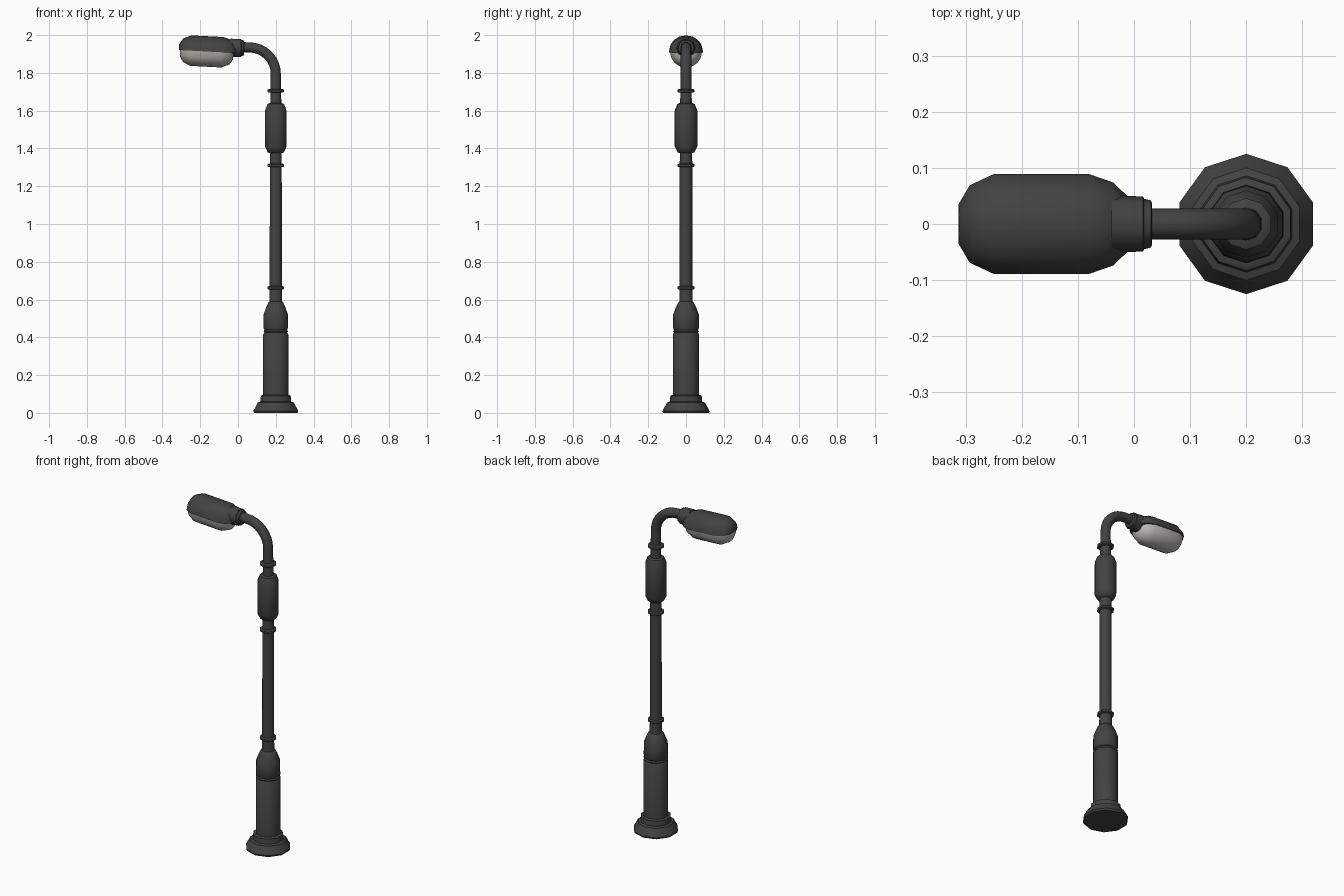
import bpy, bmesh, math

cube = bpy.data.objects.get("Cube")
if cube:
    bpy.data.objects.remove(cube, do_unlink=True)


def material(name, rgb):
    m = bpy.data.materials.new(name)
    m.use_nodes = True
    m.diffuse_color = (*rgb, 1)
    m.node_tree.nodes["Principled BSDF"].inputs["Base Color"].default_value = (*rgb, 1)
    return m


dark = material("dark iron", (0.055, 0.055, 0.055))
glass = material("warm white glass", (0.52, 0.49, 0.46))


def loft(name, stations, mat, arc, crease=35):
    """Skin rings (x, z, radius, lean); lean 0 points up, 90 points along -x."""
    bm = bmesh.new()
    rings = []
    for x, z, r, lean in stations:
        t = math.radians(lean)
        ring = []
        for a in map(math.radians, arc):
            u = r * math.cos(a)
            ring.append(bm.verts.new((x + u * math.cos(t), r * math.sin(a), z + u * math.sin(t))))
        rings.append(ring)
    n = len(arc)
    for lo, hi in zip(rings, rings[1:]):
        for i in range(n):
            j = (i + 1) % n
            bm.faces.new((lo[i], lo[j], hi[j], hi[i]))
    bm.faces.new(rings[0])
    bm.faces.new(rings[-1])
    bmesh.ops.recalc_face_normals(bm, faces=bm.faces)
    me = bpy.data.meshes.new(name)
    bm.to_mesh(me)
    bm.free()
    me.materials.append(mat)
    ob = bpy.data.objects.new(name, me)
    bpy.context.collection.objects.link(ob)
    bpy.ops.object.select_all(action='DESELECT')
    ob.select_set(True)
    bpy.context.view_layer.objects.active = ob
    bpy.ops.object.shade_smooth_by_angle(angle=math.radians(crease))
    return ob


decagon = [90 + 36 * k for k in range(10)]
POLE_X = 0.2


def turned(name, profile):
    return loft(name, [(POLE_X, z, r, 0) for z, r in profile], dark, decagon, 40)


# Post, from the ground up
turned("base_foot", [(0, .121), (.01, .125), (.055, .1), (.06, .086), (.09, .083), (.095, .072)])
turned("lower_column", [(.08, .07), (.415, .07), (.425, .063), (.432, .069), (.439, .063),
                        (.45, .069), (.52, .068), (.56, .053), (.585, .041), (.59, .034)])
turned("pole", [(.58, .036), (.66, .034), (1.4, .033), (1.71, .03)])
turned("upper_sleeve", [(1.375, .036), (1.38, .045), (1.41, .06), (1.6, .06), (1.635, .046), (1.64, .034)])

# Thin collars on the pole
for label, z in (("lower", .662), ("middle", 1.31), ("upper", 1.705)):
    turned(label + "_pole_ring", [(z - .009, .04), (z - .005, .046), (z + .005, .046), (z + .009, .04)])

# Bent arm
bend, radius = (0.06, 1.795), 0.14
arm = [(POLE_X, 1.69, .03, 0)]
for k in range(9):
    t = math.radians(11.25 * k)
    arm.append((bend[0] + radius * math.cos(t), bend[1] + radius * math.sin(t), .028, 11.25 * k))
arm.append((0, 1.937, .028, 90))
loft("bent_arm", arm, dark, decagon, 60)

# Socket joining the arm and the lamp head
loft("head_socket", [(x, 1.932, r, 90) for x, r in
                     ((.032, .038), (.03, .042), (.018, .045), (.016, .049), (-.012, .05), (-.04, .052))],
     dark, decagon, 40)

# Lamp head: hood above, glass bowl below, leaning slightly
hood_shape = ((-.01, .048), (-.037, .074), (-.08, .089), (-.25, .089), (-.293, .069), (-.313, .035))
bowl_shape = ((-.024, .035), (-.04, .064), (-.085, .084), (-.25, .084), (-.289, .064), (-.307, .032))
PIVOT = -0.16
for name, shape, mat, start, squash in (("lamp_hood", hood_shape, dark, -90, .91),
                                        ("glass_bowl", bowl_shape, glass, 90, .96)):
    half = [start + 22.5 * k for k in range(9)]
    ob = loft(name, [(x - PIVOT, 0, r, 90) for x, r in shape], mat, half, 50)
    ob.location = (PIVOT, 0, 1.913)
    ob.scale = (1, 1, squash)
    ob.rotation_euler = (0, math.radians(3), 0)
